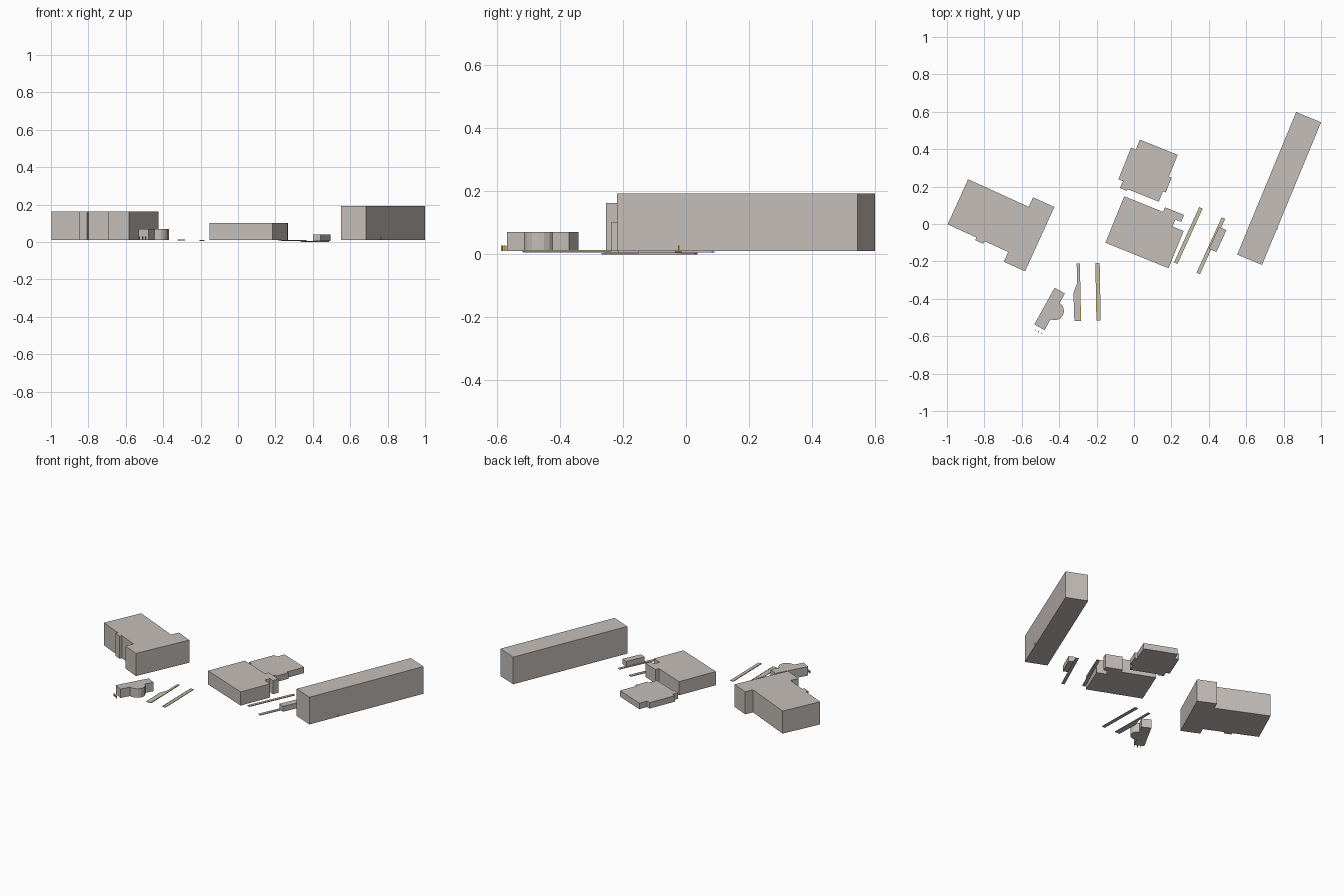
import bpy
import bmesh
from math import cos, pi, radians, sin
from mathutils import Matrix

cube = bpy.data.objects.get("Cube")
if cube:
    bpy.data.objects.remove(cube, do_unlink=True)


def material(name, colour):
    mat = bpy.data.materials.new(name)
    mat.use_nodes = True
    mat.diffuse_color = (*colour, 1)
    shader = mat.node_tree.nodes["Principled BSDF"]
    shader.inputs["Base Color"].default_value = (*colour, 1)
    return mat


concrete = material("warm grey concrete", (0.56, 0.52, 0.49))
yellow = material("safety yellow", (0.75, 0.58, 0.06))


def prism(name, turn, outline, bottom, top, mat=concrete):
    """Extrude a plan outline, turned about the centre of the site."""
    bm = bmesh.new()
    base = bm.faces.new([bm.verts.new((x, y, bottom)) for x, y in outline])
    extruded = bmesh.ops.extrude_face_region(bm, geom=[base])["geom"]
    for vert in extruded:
        if isinstance(vert, bmesh.types.BMVert):
            vert.co.z = top
    bmesh.ops.recalc_face_normals(bm, faces=bm.faces)
    bm.transform(Matrix.Rotation(radians(turn), 4, "Z"))
    mesh = bpy.data.meshes.new(name)
    bm.to_mesh(mesh)
    bm.free()
    mesh.materials.append(mat)
    part = bpy.data.objects.new(name, mesh)
    bpy.context.collection.objects.link(part)
    return part


def block(name, turn, xs, ys, bottom, top, mat=concrete):
    """Box spanning the given ranges in the turned frame."""
    (left, right), (front, back) = xs, ys
    outline = [(left, front), (right, front), (right, back), (left, back)]
    return prism(name, turn, outline, bottom, top, mat)


def merge(body, wing):
    """Fuse a wing into the body of a building."""
    union = body.modifiers.new("union", "BOOLEAN")
    union.operation = "UNION"
    union.solver = "EXACT"
    union.object = wing
    bpy.context.view_layer.objects.active = body
    bpy.ops.object.modifier_apply(modifier=union.name)
    bpy.data.objects.remove(wing, do_unlink=True)


def building(name, turn, top, body, wings):
    """Main block with wings, all of one height."""
    main = block(name, turn, *body, ground, top)
    for xs, ys in wings:
        merge(main, block("wing", turn, xs, ys, ground, top))
    return main


def painted_line(name, turn, left, ys, surface):
    """Thin yellow line along the edge of a platform."""
    line = (left, left + 0.004)
    block(name, turn, line, ys, surface - 0.001, surface + 0.001, yellow)


ground = 0.01
hall_turn, block_turn, west_turn, station_turn, platform_turn = -22.5, -22, -24.5, -29, 1

# Long hall and the marker set in its wall
building("long_hall", hall_turn, 0.193, [(0.572, 0.716), (0.06, 0.885)], [])
block("wall_marker", hall_turn, (0.71, 0.72), (0.266, 0.272), 0.013, 0.028, yellow)

# West building: cross wing and porch
building("west_building", west_turn, 0.162, [(-0.906, -0.5), (-0.415, -0.15)], [
    [(-0.55, -0.425), (-0.472, -0.094)],
    [(-0.737, -0.69), (-0.431, -0.38)],
])

# Central building: stepped back and rear annexe
building("central_building", block_turn, 0.102, [(-0.104, 0.26), (-0.15, 0.065)], [
    [(-0.104, 0.196), (0, 0.118)],
    [(0.12, 0.23), (0.105, 0.145)],
])

# Low north building: shallow bays on three sides
building("north_building", block_turn, 0.05, [(-0.14, 0.078), (0.16, 0.43)], [
    [(-0.167, -0.12), (0.19, 0.373)],
    [(0.06, 0.094), (0.22, 0.305)],
    [(-0.142, -0.102), (0.15, 0.18)],
])

# Station house with a round bay
station_top = 0.07
station = building("station_house", station_turn, station_top,
                   [(-0.206, -0.143), (-0.728, -0.504)], [])
sides, radius = 16, 0.05
circle = [(radius * cos(2 * pi * i / sides) - 0.146,
           radius * sin(2 * pi * i / sides) - 0.612) for i in range(sides)]
merge(station, prism("round_bay", station_turn, circle, ground, station_top))

# Marker posts beside the station house
for side, x in zip(("left", "middle", "right"), (-0.185, -0.168, -0.15)):
    block("post_" + side, station_turn, (x - 0.002, x + 0.002), (-0.753, -0.748),
          ground, 0.028, yellow)

# East platforms, lined on the sides that face each other, and a shelter
east_span = (-0.098, 0.227)
block("inner_platform", west_turn, (0.28, 0.3), east_span, 0.005, 0.009)
painted_line("inner_platform_line", west_turn, 0.296, east_span, 0.009)
block("outer_platform", west_turn, (0.412, 0.432), east_span, 0, 0.004)
painted_line("outer_platform_line", west_turn, 0.412, east_span, 0.004)
block("platform_shelter", west_turn, (0.42, 0.463), (0.046, 0.175), 0.004, 0.04)

# South platforms: one flares toward the front, one is straight
front, back = south_span = (-0.513, -0.205)
flare = [(-0.328, front), (-0.292, front), (-0.293, back),
         (-0.31, back), (-0.31, -0.31), (-0.33, -0.365)]
prism("flared_platform", platform_turn, flare, 0.008, 0.012)
painted_line("flared_platform_line", platform_turn, -0.297, south_span, 0.012)
block("straight_platform", platform_turn, (-0.21, -0.187), south_span, 0.006, 0.01)
painted_line("straight_platform_line", platform_turn, -0.21, south_span, 0.01)
